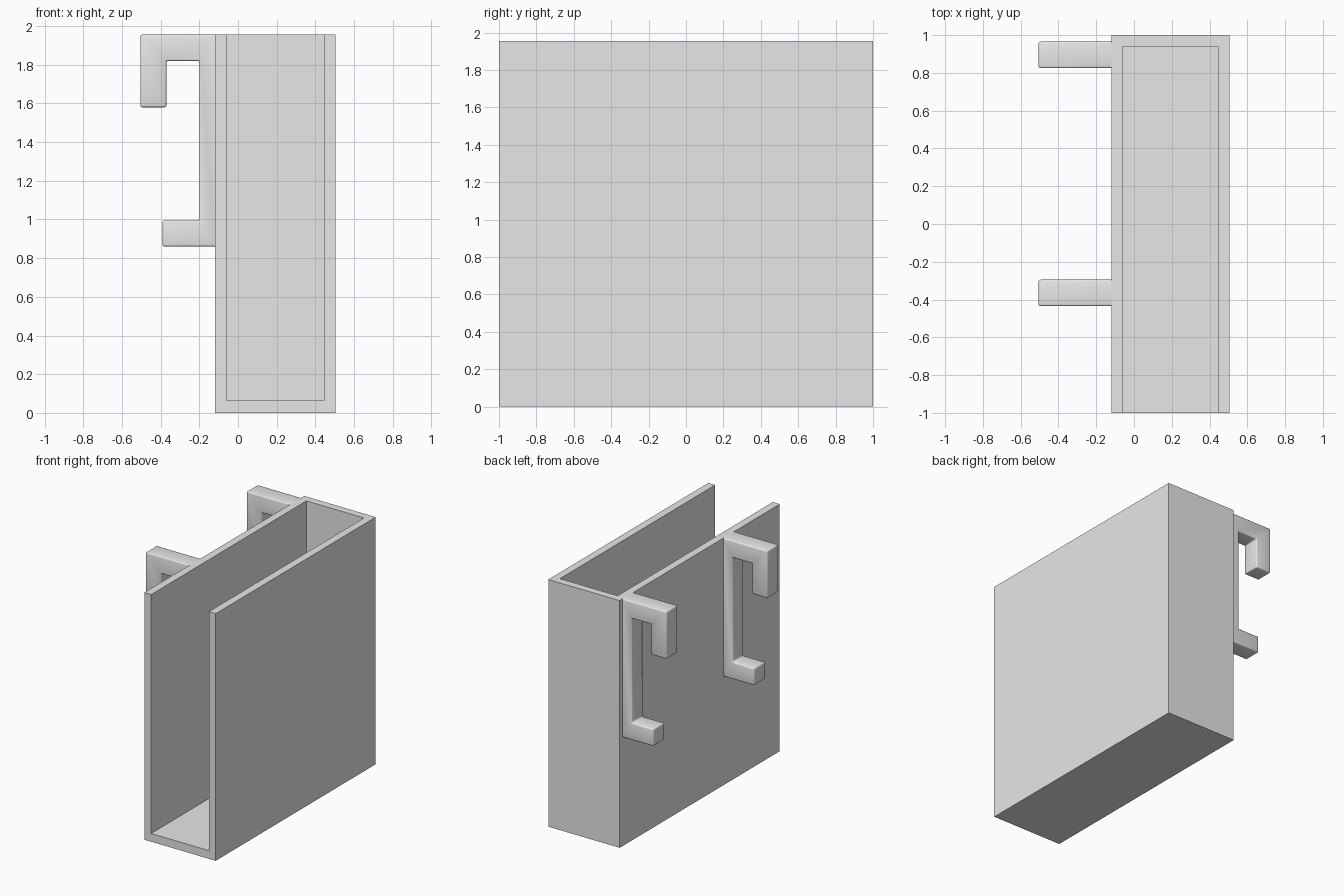
import bpy
import bmesh
from mathutils import Vector

default = bpy.data.objects.get("Cube")
if default:
    bpy.data.objects.remove(default, do_unlink=True)

grey = bpy.data.materials.new("light grey plastic")
grey.use_nodes = True
grey.diffuse_color = (0.8, 0.8, 0.8, 1)
grey.node_tree.nodes["Principled BSDF"].inputs["Base Color"].default_value = (0.8, 0.8, 0.8, 1)

TOP = 1.955
WALL_X = -0.12          # face that carries the hooks
OUTER_X = 0.505


def make_object(name, bm):
    bmesh.ops.recalc_face_normals(bm, faces=bm.faces)
    mesh = bpy.data.meshes.new(name)
    bm.to_mesh(mesh)
    bm.free()
    mesh.materials.append(grey)
    obj = bpy.data.objects.new(name, mesh)
    bpy.context.collection.objects.link(obj)
    return obj


def make_box(name, low, high):
    low, high = Vector(low), Vector(high)
    bm = bmesh.new()
    bmesh.ops.create_cube(bm, size=1)
    for v in bm.verts:
        v.co = (low + high) / 2 + v.co * (high - low)
    return make_object(name, bm)


def select_only(obj):
    bpy.ops.object.select_all(action="DESELECT")
    obj.select_set(True)
    bpy.context.view_layer.objects.active = obj


# Holder: a slab hollowed out through its top and front
holder = make_box("holder", (WALL_X, -1, 0), (OUTER_X, 1, TOP))
cutter = make_box("holder_cutter", (WALL_X + 0.06, -1.2, 0.065), (OUTER_X - 0.06, 0.94, 2.2))
cutter.hide_render = True
cut = holder.modifiers.new("hollow", "BOOLEAN")
cut.operation = "DIFFERENCE"
cut.solver = "EXACT"
cut.object = cutter
select_only(holder)
bpy.ops.object.modifier_apply(modifier=cut.name)
bpy.data.objects.remove(cutter, do_unlink=True)

# Hooks: one side profile, extruded and softly rounded
HOOK = [(WALL_X, TOP), (-0.505, TOP), (-0.505, 1.58), (-0.37, 1.58), (-0.37, 1.82),
        (-0.2, 1.82), (-0.2, 0.995), (-0.39, 0.995), (-0.39, 0.86), (WALL_X, 0.86)]


def make_hook(name, y, width=0.14):
    bm = bmesh.new()
    side = bm.faces.new([bm.verts.new((x, y - width / 2, z)) for x, z in HOOK])
    grown = bmesh.ops.extrude_face_region(bm, geom=[side], use_keep_orig=True)
    moved = [g for g in grown["geom"] if isinstance(g, bmesh.types.BMVert)]
    bmesh.ops.translate(bm, verts=moved, vec=(0, width, 0))
    bmesh.ops.recalc_face_normals(bm, faces=bm.faces)

    # Leave the joint with the wall open and sharp
    def at_wall(item):
        return all(abs(v.co.x - WALL_X) < 1e-4 for v in item.verts)
    bmesh.ops.delete(bm, geom=[f for f in bm.faces if at_wall(f)], context="FACES_ONLY")
    bmesh.ops.bevel(bm, geom=[e for e in bm.edges if not at_wall(e)], offset=0.01,
                    segments=3, profile=0.5, affect="EDGES", clamp_overlap=True)
    hook = make_object(name, bm)
    select_only(hook)
    bpy.ops.object.shade_smooth_by_angle(angle=0.6)


make_hook("front_hook", -0.365)
make_hook("back_hook", 0.895)
